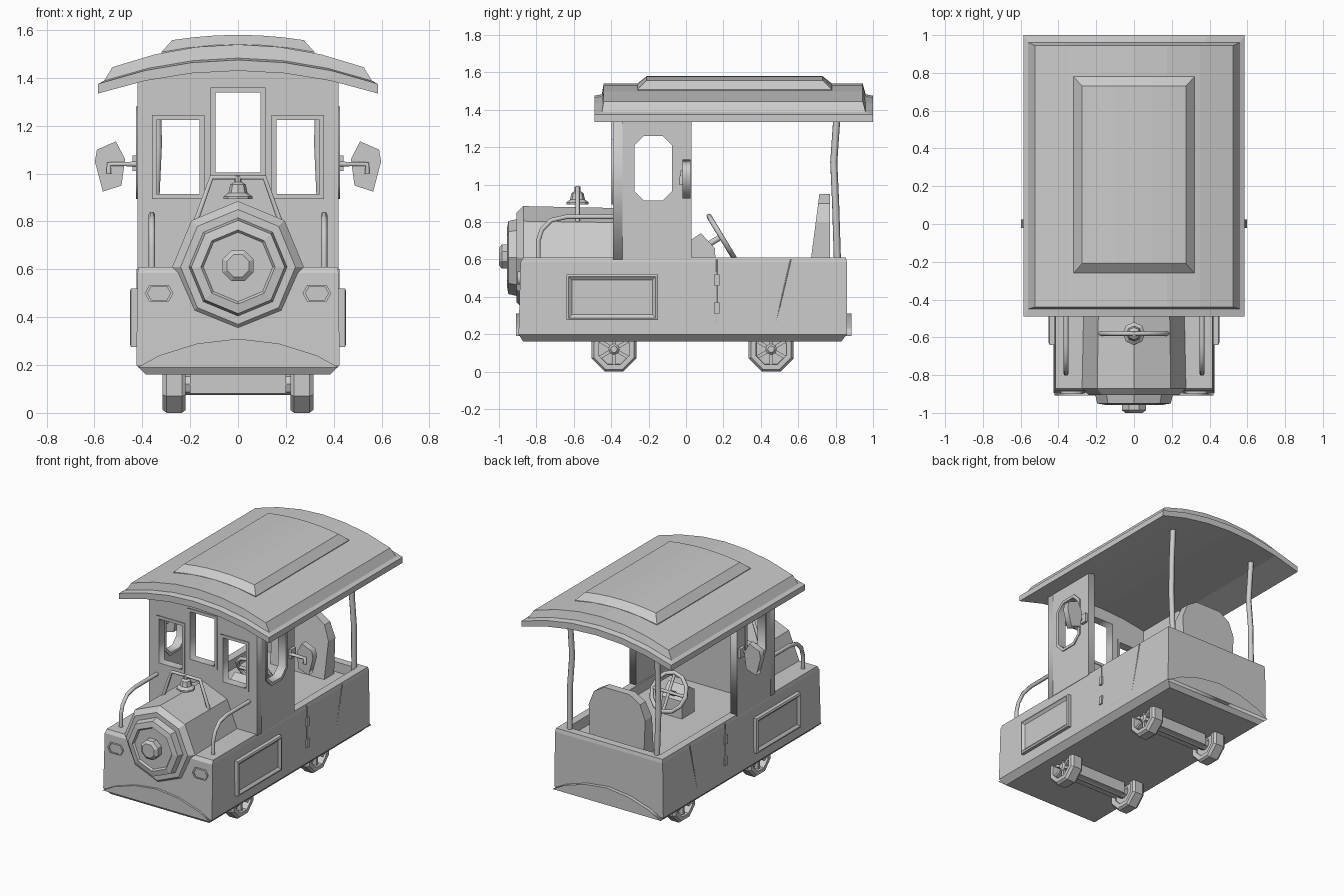
import bpy, bmesh
from math import sin, cos, pi, tau, radians
from mathutils import Matrix, Vector

if "Cube" in bpy.data.objects:
    bpy.data.objects.remove(bpy.data.objects["Cube"])

FRONT = Matrix(((1, 0, 0, 0), (0, 0, -1, 0), (0, 1, 0, 0), (0, 0, 0, 1)))  # (u,v)->(x,z)
SIDE = Matrix(((0, 0, 1, 0), (1, 0, 0, 0), (0, 1, 0, 0), (0, 0, 0, 1)))    # (u,v)->(y,z)


def add(name, mesh):
    ob = bpy.data.objects.new(name, mesh)
    bpy.context.collection.objects.link(ob)
    return ob


def loft(name, rings, closed=False):
    """Skin even-sided point rings; ends are capped with quad strips unless closed."""
    bm = bmesh.new()
    vs = [[bm.verts.new(p) for p in r] for r in rings]
    n = len(vs[0])
    pairs = list(zip(vs, vs[1:])) + ([(vs[-1], vs[0])] if closed else [])
    for a, b in pairs:
        for i in range(n):
            j = (i + 1) % n
            bm.faces.new((a[i], a[j], b[j], b[i]))
    if not closed:
        for r in (vs[0], vs[-1]):
            for i in range(n // 2 - 1):
                bm.faces.new((r[i], r[i + 1], r[n - 2 - i], r[n - 1 - i]))
    bmesh.ops.recalc_face_normals(bm, faces=bm.faces)
    me = bpy.data.meshes.new(name)
    bm.to_mesh(me)
    bm.free()
    return add(name, me)


def rect(x0, x1, y0, y1, z):
    return [(x0, y0, z), (x1, y0, z), (x1, y1, z), (x0, y1, z)]


def box(name, x0, x1, y0, y1, z0, z1):
    return loft(name, [rect(x0, x1, y0, y1, z0), rect(x0, x1, y0, y1, z1)])


def lathe(name, axis, centre, profile, n=8, off=0.0, closed=False):
    """Rings of (radius, position along axis) around a centre."""
    c, rings = Vector(centre), []
    for r, t in profile:
        ring = []
        for i in range(n):
            a = off + tau * i / n
            u, v = r * cos(a), r * sin(a)
            p = {'x': (t, u, v), 'y': (u, t, v), 'z': (u, v, t)}[axis]
            ring.append(c + Vector(p))
        rings.append(ring)
    return loft(name, rings, closed)


def from_curve(name, cu, mat=Matrix()):
    tmp = add(name + "_path", cu)
    me = bpy.data.meshes.new_from_object(tmp.evaluated_get(bpy.context.evaluated_depsgraph_get()))
    bpy.data.objects.remove(tmp)
    me.transform(mat)
    return add(name, me)


def spline(cu, pts, cyclic):
    sp = cu.splines.new('POLY')
    sp.points.add(len(pts) - 1)
    for q, p in zip(sp.points, pts):
        q.co = (*p, *([0] * (3 - len(p))), 1)
    sp.use_cyclic_u = cyclic


def plate(name, loops, plane, w0, w1):
    """Flat plate with holes, spanning w0..w1 along the plane's world axis."""
    cu = bpy.data.curves.new(name, 'CURVE')
    cu.dimensions, cu.fill_mode = '2D', 'BOTH'
    cu.extrude = abs(w1 - w0) / 2
    for l in loops:
        spline(cu, l, True)
    m = (w0 + w1) / 2
    return from_curve(name, cu, Matrix.Translation((m, 0, 0) if plane is SIDE else (0, m, 0)) @ plane)


def tube(name, pts, r, cyclic=False):
    cu = bpy.data.curves.new(name, 'CURVE')
    cu.dimensions = '3D'
    cu.bevel_depth, cu.bevel_resolution, cu.use_fill_caps = r, 1, True
    spline(cu, pts, cyclic)
    return from_curve(name, cu)


def oct_rect(u0, u1, v0, v1, c):
    """Rectangle with cut corners (plain rectangle when c is 0)."""
    if not c:
        return [(u0, v0), (u1, v0), (u1, v1), (u0, v1)]
    return [(u0 + c, v0), (u1 - c, v0), (u1, v0 + c), (u1, v1 - c),
            (u1 - c, v1), (u0 + c, v1), (u0, v1 - c), (u0, v0 + c)]


# Body tub with chamfered underside and shallow cabin floor
loft("body", [rect(-h, h, a, b, z) for h, a, b, z in (
    (.385, -.87, .83, .16), (.425, -.895, .86, .2), (.42, -.885, .86, .585),
    (.415, -.87, .855, .61), (.36, -.34, .80, .61), (.36, -.34, .80, .54))])
arc = [(-.42, .19), (-.33, .24), (-.17, .29), (0, .31), (.17, .29), (.33, .24), (.42, .19)]
plate("front_bumper", [arc], FRONT, -.908, -.86)
plate("rear_bumper", [arc], FRONT, .84, .885)

# Arched roof in stepped layers
def arch(h, y0, y1, z, drop):
    xs = [h * i / 3 for i in range(-3, 4)]
    row = [(x, z - drop * (x / h) ** 2) for x in xs]
    return [(x, y0, q) for x, q in row] + [(x, y1, q) for x, q in reversed(row)]

loft("roof", [arch(.585, -.49, 1, 1.43, .095), arch(.585, -.49, 1, 1.475, .1),
              arch(.56, -.45, .96, 1.483, .095), arch(.525, -.44, .945, 1.54, .095)])
loft("roof_panel", [arch(.32, -.26, .78, 1.5, .03), arch(.32, -.26, .78, 1.54, .032),
                    arch(.275, -.21, .73, 1.58, .022)])

# Cab front wall with three framed windows
wins = [(-.36, -.14, .895, 1.245), (-.115, .115, .985, 1.36), (.14, .36, .895, 1.245)]
holes = [oct_rect(a + .02, b - .02, c + .02, d - .02, 0) for a, b, c, d in wins]
plate("cab_front", [[(-.42, .6), (.42, .6), (.42, 1.39), (.2, 1.43), (0, 1.44), (-.2, 1.43), (-.42, 1.39)]] + holes,
      FRONT, -.39, -.34)
for w, h in zip(wins, holes):
    plate("window_frame", [oct_rect(*w, 0), h], FRONT, -.397, -.335)

# Boiler, stepped nose and hub
lathe("boiler", 'y', (0, 0, .61), [(.265, -.38), (.275, -.87), (.24, -.905), (.205, -.905),
                                 (.195, -.95), (.155, -.957), (.145, -.945)])
lathe("nose_hub", 'y', (0, 0, .615), [(.07, -.94), (.07, -.985), (.05, -1)], off=pi / 8)

# Bell and its frame
lathe("bell", 'z', (0, -.58, 0), [(.06, .893), (.06, .905), (.04, .92), (.032, .955), (.015, .965), (.015, .99)])
tube("bell_frame", [(-.18, -.58, .79), (-.11, -.58, .985), (.11, -.58, .985), (.18, -.58, .79)], .012)

# Paired parts on both sides
for s in (-1, 1):
    # Cab side wall with octagonal window
    outer, inner = oct_rect(-.295, -.055, .895, 1.28, .06), oct_rect(-.275, -.075, .915, 1.26, .05)
    plate("cab_side", [oct_rect(-.34, .03, .6, 1.39, 0), inner], SIDE, s * .37, s * .42)
    plate("side_window_frame", [outer, inner], SIDE, s * .365, s * .427)

    # Raised side panel
    rings = []
    for w, i in ((.41, 0), (.447, 0), (.452, .012), (.438, .03)):
        rings.append([(s * w, y, z) for y, z in oct_rect(-.64 + i, -.15 - i, .275 + i, .52 - i, 0)])
    loft("side_panel", rings)

    # Headlight
    def hexa(k):
        return [(s * .33 + k * u, .5 + k * v) for u, v in
                ((-.06, 0), (-.04, -.035), (.04, -.035), (.06, 0), (.04, .035), (-.04, .035))]
    plate("headlight_rim", [hexa(1), hexa(.8)], FRONT, -.9, -.87)
    plate("headlight_lens", [hexa(.8)], FRONT, -.893, -.87)

    # Handrail
    tube("handrail", [(s * .36, y, z) for y, z in
                      ((-.79, .59), (-.79, .7), (-.77, .76), (-.72, .81), (-.64, .828), (-.38, .828))], .014)

    # Wing mirror
    plate("mirror", [[(s * x, z) for x, z in ((.51, 1.135), (.59, 1.1), (.598, 1.05), (.565, .925),
                                             (.487, .95), (.472, 1.06))]], FRONT, -.02, .025)
    tube("mirror_arm", [(s * .42, -.025, 1.04), (s * .54, -.025, 1.04), (s * .54, -.025, 1.0)], .012)
    box("mirror_bracket", s * .415, s * .44, -.03, .02, 1.01, 1.075)

    # Rear roof post
    tube("rear_post", [(s * .34, .81, .58), (s * .345, .80, .9), (s * .335, .79, 1.12), (s * .34, .81, 1.41)], .019)

    # Door seam and hinges
    tube("door_seam", [(s * .421, y, z) for y, z in ((.165, .6), (.165, .26), (.48, .26), (.56, .6))], .004)
    for z in (.34, .49):
        box("door_hinge", s * .415, s * .432, .15, .18, z - .03, z + .03)

# Wheels with six spokes, and axles
for y in (-.385, .455):
    c = (0, y, .12)
    lathe("axle", 'x', c, [(.045, -.24), (.045, .24)])
    box("axle_block", -.2, .2, y - .05, y + .05, .08, .17)
    for s in (-1, 1):
        lathe("tyre", 'x', c, [(r, s * x) for r, x in ((.118, .22), (.13, .235), (.13, .298), (.116, .315),
                                                       (.088, .315), (.084, .225))], off=pi / 8, closed=True)
        lathe("wheel_disc", 'x', c, [(.09, s * .235), (.09, s * .26)], off=pi / 8)
        lathe("wheel_hub", 'x', c, [(.03, s * .19), (.03, s * .3), (.018, s * .312)])
        for i in range(6):
            sp = box("spoke", -.015, .015, -.009, .009, .02, .088)
            sp.matrix_world = Matrix.Translation((s * .285, y, .12)) @ Matrix.Rotation(tau * i / 6, 4, 'X')

# Seat back: rounded outline, leaning backward
loft("seat", [[(x, y + (z - .54) * k, z) for x, z in (
    (-.21, .53), (.21, .53), (.22, .8), (.18, .9), (.1, .95), (-.1, .95), (-.18, .9), (-.22, .8))]
    for y, k in ((.66, .13), (.77, .0))])

# Dash wedge, steering column and wheel
loft("dash", [[(x, y, z) for y, z in ((.02, .53), (.16, .53), (.155, .66), (.08, .74), (.02, .70), (.02, .6))]
              for x in (-.08, .08)])
tube("steering_column", [(0, .08, .655), (0, .185, .72)], .018)
n = Vector((0, .24, .145)).normalized()
u, v = Vector((1, 0, 0)), n.cross(Vector((1, 0, 0)))
hub = Vector((0, .19, .72))
rim = [hub + .13 * (u * cos(tau * i / 12) + v * sin(tau * i / 12)) for i in range(12)]
tube("steering_wheel", rim, .014, True)
for i in range(0, 12, 3):
    tube("steering_spoke", [hub, rim[i]], .011)
